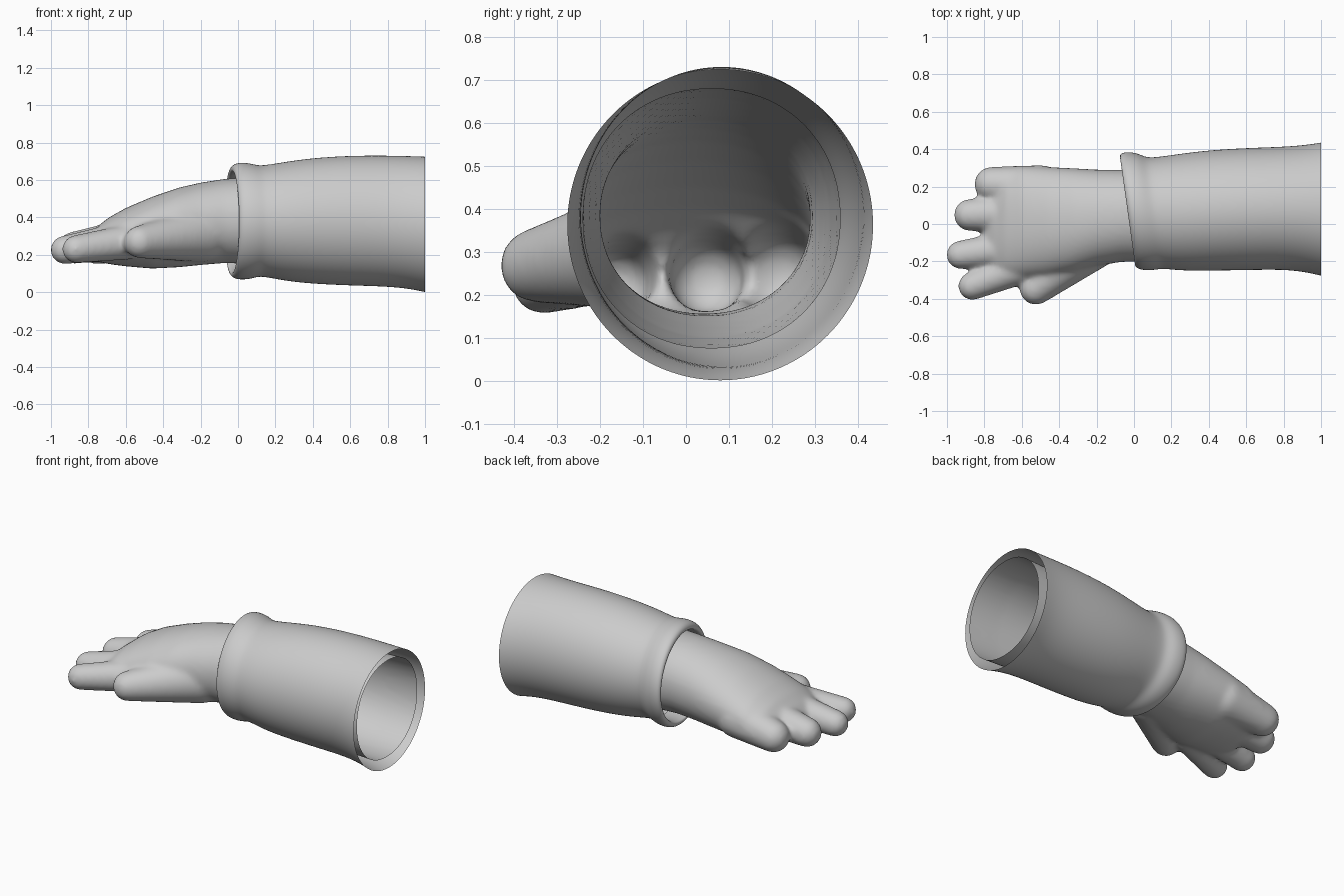
import bpy, bmesh, math
from mathutils import Vector, Matrix

if "Cube" in bpy.data.objects:
    bpy.data.objects.remove(bpy.data.objects["Cube"])


def loft(bm, sections, n=48, caps=False, power=2.0, skew=None):
    """Rings across x; each section is (x, y_min, y_max, z_min, z_max)."""
    rings = []
    for x, y0, y1, z0, z1 in sections:
        ring = []
        for i in range(n):
            a = 2 * math.pi * i / n
            c, s = math.cos(a), math.sin(a)
            c = math.copysign(abs(c) ** (2 / power), c)
            s = math.copysign(abs(s) ** (2 / power), s)
            y = (y0 + y1) / 2 + (y1 - y0) / 2 * c
            z = (z0 + z1) / 2 + (z1 - z0) / 2 * s
            ring.append(bm.verts.new((x + (skew(x, y) if skew else 0), y, z)))
        rings.append(ring)
    for a, b in zip(rings, rings[1:]):
        for i in range(n):
            j = (i + 1) % n
            bm.faces.new((a[i], a[j], b[j], b[i]))
    if caps:
        bm.faces.new(rings[0])
        bm.faces.new(rings[-1])


def finger(bm, p0, r0, p1, r1):
    """Tapered round-ended finger: hull of two spheres."""
    t = bmesh.new()
    for p, r in ((p0, r0), (p1, r1)):
        bmesh.ops.create_uvsphere(t, u_segments=32, v_segments=20, radius=r,
                                  matrix=Matrix.Translation(Vector(p)))
    bmesh.ops.delete(t, geom=t.faces[:], context='FACES_ONLY')
    bmesh.ops.convex_hull(t, input=t.verts[:])
    bmesh.ops.delete(t, geom=[v for v in t.verts if not v.link_faces], context='VERTS')
    bmesh.ops.delete(t, geom=[e for e in t.edges if not e.link_faces], context='EDGES')
    me = bpy.data.meshes.new("tmp")
    t.to_mesh(me)
    t.free()
    bm.from_mesh(me)
    bpy.data.meshes.remove(me)


def make(name, bm):
    bmesh.ops.recalc_face_normals(bm, faces=bm.faces[:])
    for f in bm.faces:
        f.smooth = True
    me = bpy.data.meshes.new(name)
    bm.to_mesh(me)
    bm.free()
    ob = bpy.data.objects.new(name, me)
    bpy.context.collection.objects.link(ob)
    return ob


# Sleeve with rolled, slightly slanted cuff
def slant(x, y):
    w = max(0.0, min(1.0, (0.3 - x) / 0.2))
    return -0.14 * (y - 0.07) * w


bm = bmesh.new()
loft(bm, [
    (1.00, -0.277, 0.436, 0.000, 0.725),
    (0.92, -0.258, 0.423, 0.017, 0.728),
    (0.80, -0.243, 0.413, 0.030, 0.731),
    (0.60, -0.247, 0.407, 0.035, 0.731),
    (0.40, -0.250, 0.395, 0.044, 0.718),
    (0.25, -0.250, 0.375, 0.060, 0.697),
    (0.14, -0.241, 0.355, 0.083, 0.678),
    (0.10, -0.240, 0.358, 0.082, 0.679),
    (0.06, -0.247, 0.380, 0.069, 0.690),
    (0.01, -0.248, 0.386, 0.066, 0.694),
    (-0.025, -0.240, 0.380, 0.075, 0.684),
    (-0.038, -0.222, 0.362, 0.095, 0.660),
    (-0.030, -0.210, 0.345, 0.110, 0.640),
    (0.02, -0.212, 0.340, 0.108, 0.642),
    (0.10, -0.220, 0.338, 0.100, 0.655),
], skew=slant)
sleeve = make("sleeve", bm)
sub = sleeve.modifiers.new("smooth", 'SUBSURF')
sub.levels = sub.render_levels = 2

# Forearm and palm
bm = bmesh.new()
loft(bm, [
    (1.06, -0.243, 0.363, 0.072, 0.683),
    (0.80, -0.235, 0.352, 0.082, 0.675),
    (0.50, -0.220, 0.335, 0.100, 0.657),
    (0.25, -0.207, 0.312, 0.128, 0.633),
    (0.08, -0.200, 0.295, 0.150, 0.617),
    (-0.07, -0.203, 0.289, 0.156, 0.606),
    (-0.20, -0.225, 0.291, 0.145, 0.586),
    (-0.32, -0.260, 0.298, 0.133, 0.558),
    (-0.46, -0.285, 0.305, 0.126, 0.510),
    (-0.60, -0.290, 0.310, 0.138, 0.450),
    (-0.69, -0.290, 0.290, 0.150, 0.400),
    (-0.76, -0.260, 0.190, 0.165, 0.345),
    (-0.80, -0.200, 0.100, 0.190, 0.300),
], caps=True, power=2.1)

# Thumb and four fingers
finger(bm, (-0.20, -0.08, 0.31), 0.15, (-0.525, -0.347, 0.268), 0.086)
finger(bm, (-0.58, -0.22, 0.27), 0.095, (-0.865, -0.332, 0.230), 0.075)
finger(bm, (-0.60, -0.12, 0.28), 0.10, (-0.927, -0.165, 0.226), 0.076)
finger(bm, (-0.60, 0.06, 0.28), 0.11, (-0.878, 0.048, 0.238), 0.085)
finger(bm, (-0.50, 0.19, 0.29), 0.125, (-0.760, 0.212, 0.245), 0.094)
hand = make("hand", bm)

# Fuse into one soft skin
rm = hand.modifiers.new("fuse", 'REMESH')
rm.mode = 'VOXEL'
rm.voxel_size = 0.014
rm.use_smooth_shade = True
sm = hand.modifiers.new("soften", 'SMOOTH')
sm.factor = 0.5
sm.iterations = 10
deps = bpy.context.evaluated_depsgraph_get()
skin = bpy.data.meshes.new_from_object(hand.evaluated_get(deps))
hand.modifiers.clear()
hand.data = skin

# Open the arm end
bm = bmesh.new()
bm.from_mesh(skin)
bmesh.ops.bisect_plane(bm, geom=bm.verts[:] + bm.edges[:] + bm.faces[:],
                       plane_co=(0.998, 0, 0), plane_no=(1, 0, 0), clear_outer=True)
for f in bm.faces:
    f.smooth = True
bm.to_mesh(skin)
bm.free()
